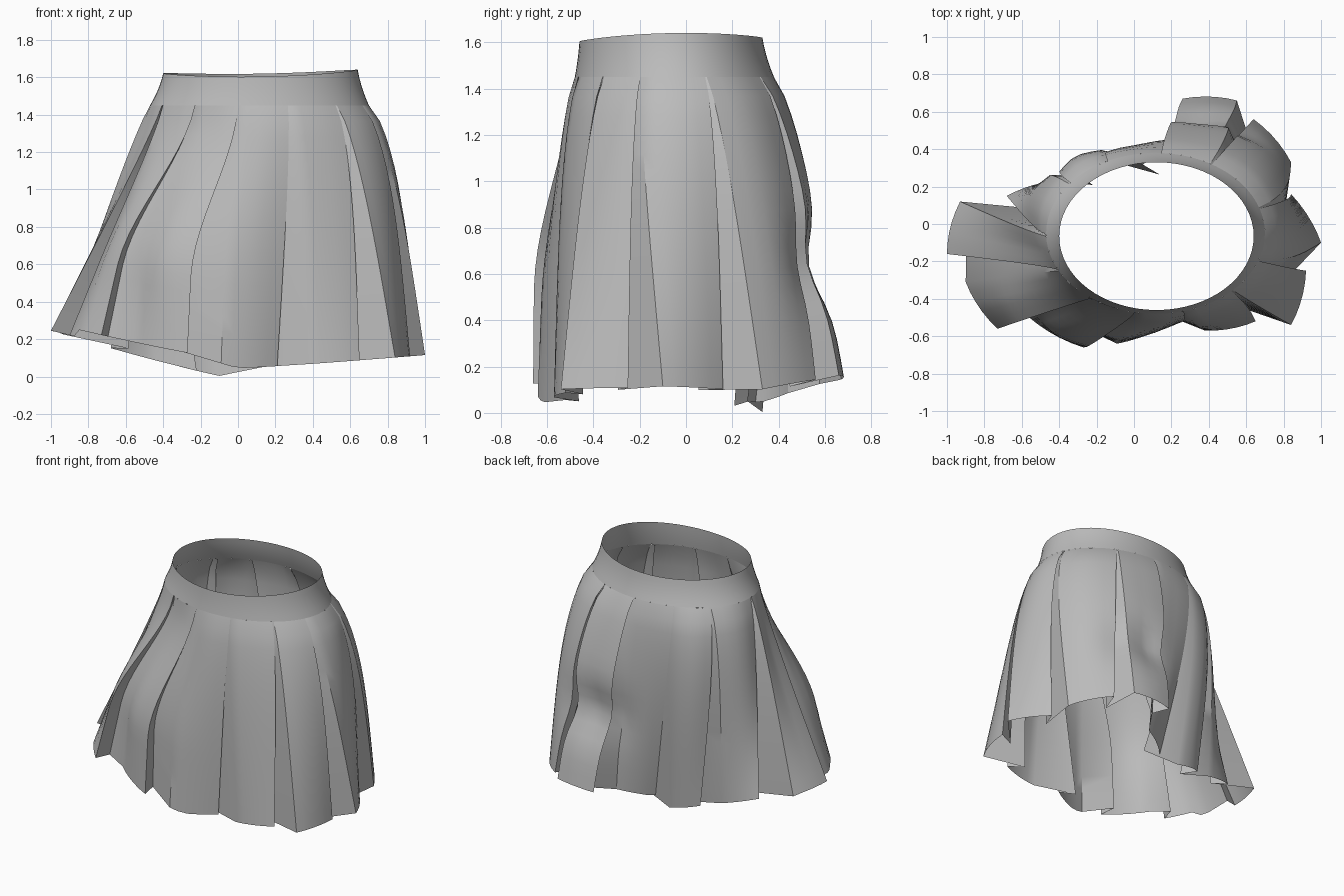
import bpy
import bmesh
import math
from mathutils import Vector

old_cube = bpy.data.objects.get("Cube")
if old_cube:
    bpy.data.objects.remove(old_cube, do_unlink=True)

# One plain grey cloth
cloth = bpy.data.materials.new("grey_cloth")
cloth.use_nodes = True
grey = (0.5, 0.5, 0.5, 1.0)
cloth.diffuse_color = grey
cloth.node_tree.nodes["Principled BSDF"].inputs["Base Color"].default_value = grey

WAIST_SEAM_Z = 1.45
CENTRE = Vector((0.1, -0.06))


def seam_point(degrees):
    """Point on the oval where the pleats join the waistband."""
    angle = math.radians(degrees)
    return Vector((0.115 + 0.585 * math.cos(angle), -0.05 + 0.43 * math.sin(angle)))


def rim_point(degrees):
    """Point on the smaller oval at the top of the waistband."""
    angle = math.radians(degrees)
    return Vector((0.12 + 0.52 * math.cos(angle), -0.065 + 0.395 * math.sin(angle)))


def hem_height(point):
    """The hem rises towards both sides and over the flared back pleat."""
    rise = 0.2 if point.x < 0 else 0.07
    height = 0.045 + rise * abs(point.x) ** 1.2
    if point.y > 0.1:
        height += 0.25 * max(0, point.y - 0.33) if point.x > 0 else -0.06 * (1 + point.x)
    elif point.y < -0.4:
        height += 0.04 * min(1, max(0, -4 * point.x))
    return max(height, 0)


def nearness(point, spot, radius):
    """One at the spot, fading to nothing at the radius."""
    return max(0, 1 - (point - Vector(spot)).length / radius)


def make_sheet(name, columns):
    """Skin a closed loop of equally long columns into a single cloth sheet."""
    bm = bmesh.new()
    grid = [[bm.verts.new(co) for co in column] for column in columns]
    for index, left in enumerate(grid):
        right = grid[(index + 1) % len(grid)]
        for row in range(len(left) - 1):
            bm.faces.new((left[row], left[row + 1], right[row + 1], right[row]))
    mesh = bpy.data.meshes.new(name)
    bm.to_mesh(mesh)
    bm.free()
    mesh.materials.append(cloth)
    obj = bpy.data.objects.new(name, mesh)
    bpy.context.collection.objects.link(obj)
    bpy.ops.object.select_all(action="DESELECT")
    obj.select_set(True)
    bpy.context.view_layer.objects.active = obj
    bpy.ops.object.shade_smooth_by_angle(angle=math.radians(32))
    return obj


def cloth_column(degrees, hem, bulge, inset=0.0, rows=16):
    """A line of cloth falling from the waist seam to one hem point."""
    top = seam_point(degrees)
    outward = (top - CENTRE).normalized()
    top -= outward * inset
    # The front right pleats sway around the hip; the flared back pleat is dented
    sway = nearness(hem, (-0.4, -0.58), 0.6)
    dent = nearness(hem, (0.4, 0.67), 0.4)
    bottom = hem_height(hem)
    points = []
    for row in range(rows + 1):
        t = row / rows
        s = min(1, t / 0.7)
        swung = s * s * (3 - 2 * s)
        flat = top.lerp(hem, t + (swung - t) * sway)
        flat += outward * bulge * math.sin(math.pi * t ** 0.6)
        flat -= outward * 0.1 * dent * math.exp(-((t - 0.62) / 0.13) ** 2)
        points.append((flat.x, flat.y, WAIST_SEAM_Z + (bottom - WAIST_SEAM_Z) * t))
    return points


# Pleats, anticlockwise: seam angle, hem start, hem end, hip bulge
pleats = [
    (285, (0.38, -0.57), (0.65, -0.52), 0.04),
    (314, (0.84, -0.54), (0.92, -0.25), 0.06),
    (340, (1.00, -0.10), (0.84, 0.16), 0.08),
    (378, (0.84, 0.33), (0.64, 0.56), 0.09),
    (419, (0.55, 0.66), (0.26, 0.67), 0.05),
    (447, (0.24, 0.44), (0.03, 0.30), 0.05),
    (476, (-0.10, 0.33), (-0.31, 0.28), 0.10),
    (501, (-0.44, 0.23), (-0.68, 0.15), 0.06),
    (541, (-0.93, 0.12), (-1.00, -0.16), -0.02),
    (567, (-0.90, -0.31), (-0.73, -0.56), -0.01),
    (594, (-0.56, -0.50), (-0.27, -0.66), 0.0),
    (619, (-0.09, -0.64), (0.21, -0.52), 0.04),
]

columns = []
for index, (angle, start, end, bulge) in enumerate(pleats):
    following = pleats[(index + 1) % len(pleats)]
    next_angle = following[0]
    if next_angle < angle:
        next_angle += 360
    start, end = Vector(start), Vector(end)
    # Outer face of the pleat, gently rounded between its two creases
    steps = 5
    for step in range(steps + 1):
        u = step / steps
        hem = start.lerp(end, u)
        hem += (hem - CENTRE).normalized() * 0.07 * u * (1 - u)
        fullness = bulge
        if u > 0.5:
            fullness += (following[3] - bulge) * (u - 0.5)
        else:
            fullness += (pleats[index - 1][3] - bulge) * (0.5 - u)
        degrees = angle + 1 + (next_angle - angle - 1) * u
        columns.append(cloth_column(degrees, hem, fullness))
    # Inner crease folded back under the pleat, leading to the next one
    along = (end - start).normalized()
    inward = Vector((-along.y, along.x))
    tuck = end + inward * 0.09 - along * 0.07
    columns.append(cloth_column(next_angle - 2, tuck, (bulge + following[3]) / 2, 0.015))

make_sheet("pleated_panels", columns)

# Waistband: a flared oval strip with a slightly dipped rim
band = []
segments = 64
for index in range(segments):
    degrees = 360 * index / segments
    rim, seam = rim_point(degrees), seam_point(degrees)
    rim_z = 1.603 + 0.07 * (rim.x - 0.1) ** 2 + 0.02 * (rim.y + 0.4) + 0.015 * rim.x
    column = []
    for row in range(6):
        t = row / 5
        flat = rim.lerp(seam, 0.55 * t + 0.45 * t * t)
        column.append((flat.x, flat.y, rim_z + (WAIST_SEAM_Z - rim_z) * t))
    band.append(column)
make_sheet("waistband", band)
